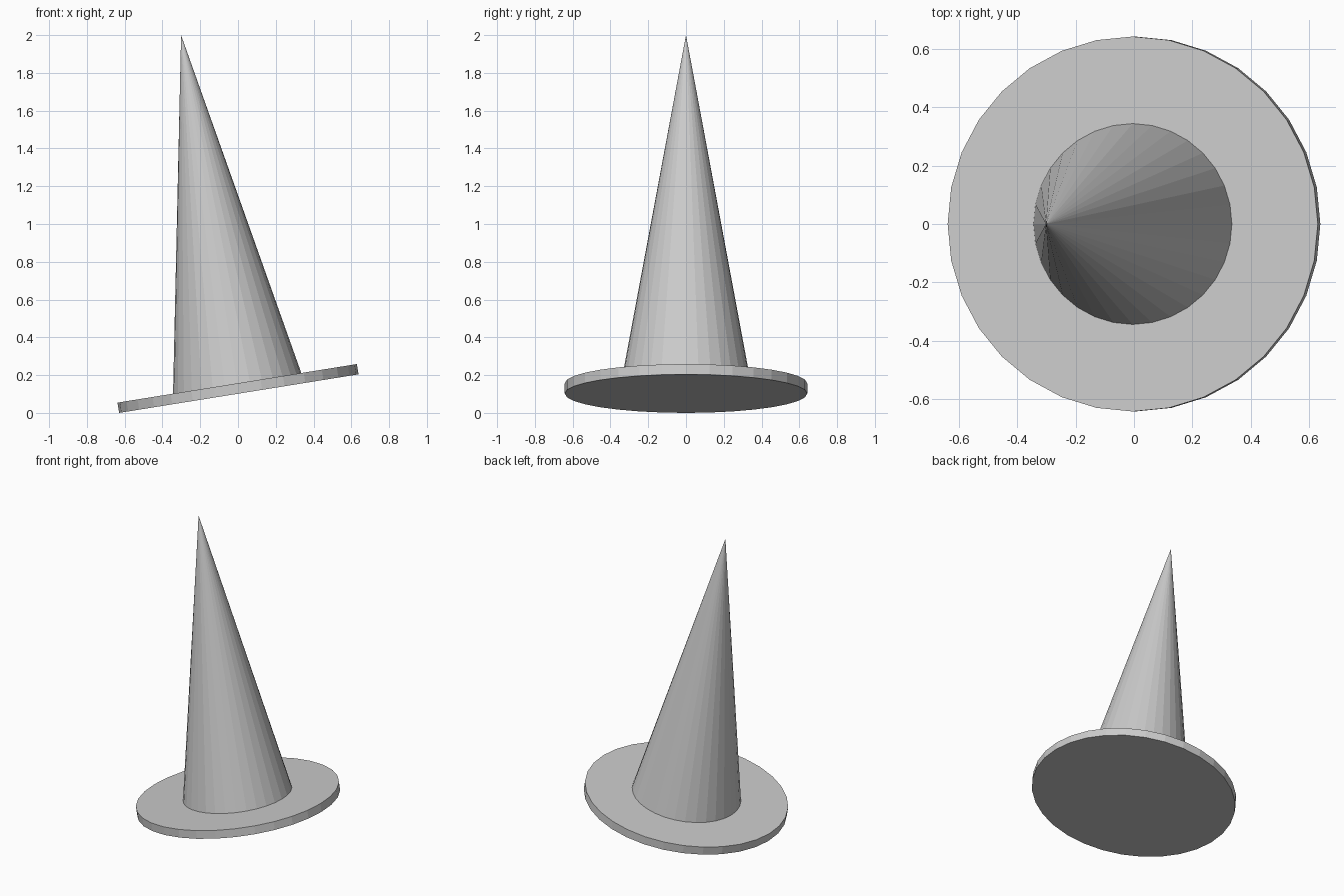
import bpy
from math import radians, sin, cos
from mathutils import Vector

cube = bpy.data.objects.get("Cube")
if cube:
    bpy.data.objects.remove(cube, do_unlink=True)

TILT = radians(-9.15)
SIDES = 32
BRIM_RADIUS, BRIM_THICKNESS = 0.642, 0.055
CONE_RADIUS, CONE_HEIGHT = 0.349, 1.895

# One grey for the whole hat
grey = bpy.data.materials.new("grey")
grey.use_nodes = True
colour = (0.6, 0.6, 0.6, 1)
grey.diffuse_color = colour
grey.node_tree.nodes["Principled BSDF"].inputs["Base Color"].default_value = colour

# The brim's lowest edge rests on the ground
centre = Vector((0, 0, BRIM_RADIUS * abs(sin(TILT)) + BRIM_THICKNESS / 2 * cos(TILT)))
axis = Vector((sin(TILT), 0, cos(TILT)))


def finish(name):
    part = bpy.context.object
    part.name = name
    part.data.materials.append(grey)


# Flat round brim
bpy.ops.mesh.primitive_cylinder_add(
    vertices=SIDES, radius=BRIM_RADIUS, depth=BRIM_THICKNESS,
    location=centre, rotation=(0, TILT, 0))
finish("brim")

# Pointed crown, rising from the middle of the brim
bpy.ops.mesh.primitive_cone_add(
    vertices=SIDES, radius1=CONE_RADIUS, radius2=0, depth=CONE_HEIGHT,
    location=centre + axis * CONE_HEIGHT / 2, rotation=(0, TILT, 0))
finish("crown")
